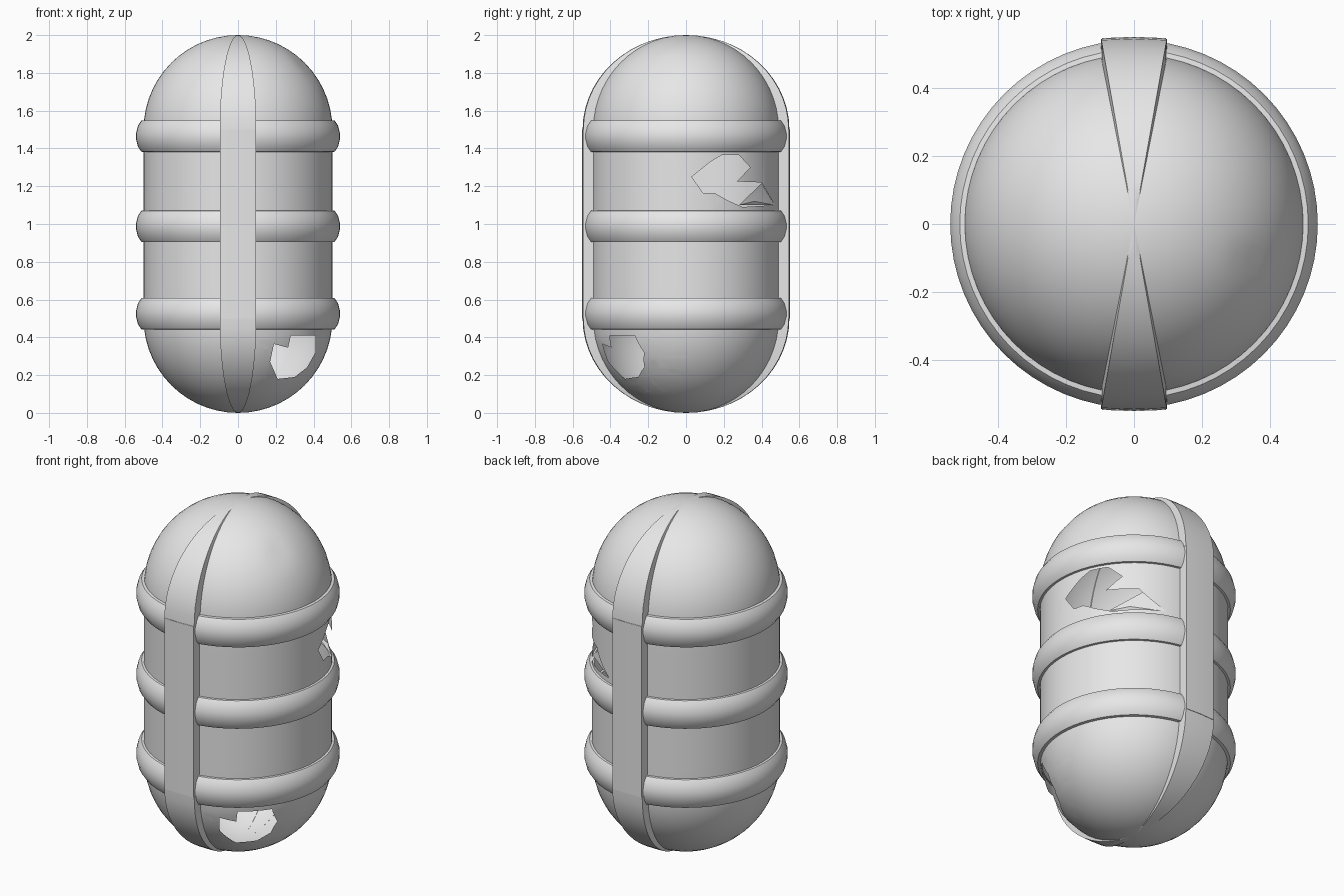
import bpy, bmesh, math
from mathutils import Vector

if "Cube" in bpy.data.objects:
    bpy.data.objects.remove(bpy.data.objects["Cube"])

grey = bpy.data.materials.new("light_grey")
grey.diffuse_color = (0.8, 0.8, 0.8, 1)
grey.use_nodes = True
grey.node_tree.nodes["Principled BSDF"].inputs["Base Color"].default_value = grey.diffuse_color


def finish(name, bm, angle=35):
    mesh = bpy.data.meshes.new(name)
    bm.to_mesh(mesh)
    bm.free()
    mesh.materials.append(grey)
    ob = bpy.data.objects.new(name, mesh)
    bpy.context.collection.objects.link(ob)
    bpy.ops.object.select_all(action='DESELECT')
    ob.select_set(True)
    bpy.context.view_layer.objects.active = ob
    bpy.ops.object.shade_smooth_by_angle(angle=math.radians(angle))
    return ob


def lathe(profile, n=64):
    """Spin a bottom-to-top (radius, z) profile, outward normals."""
    bm = bmesh.new()
    rows = []
    for r, z in profile:
        if r < 1e-5:
            rows.append([bm.verts.new((0, 0, z))] * n)
        else:
            rows.append([bm.verts.new((r * math.cos(2 * math.pi * i / n),
                                       r * math.sin(2 * math.pi * i / n), z)) for i in range(n)])
    for a, b in zip(rows, rows[1:]):
        for i in range(n):
            j = (i + 1) % n
            loop = list(dict.fromkeys((a[i], a[j], b[j], b[i])))
            bm.faces.new(loop)
    return bm


def inside(p, poly):
    hit = False
    for (x1, y1), (x2, y2) in zip(poly, poly[1:] + poly[:1]):
        if (y1 > p[1]) != (y2 > p[1]) and p[0] < (x2 - x1) * (p[1] - y1) / (y2 - y1) + x1:
            hit = not hit
    return hit


def cut_hole(bm, poly, axis, sign):
    """Cut a polygon drawn in (other horizontal axis, z) through one wall."""
    u = 1 - axis
    lo = [min(p[k] for p in poly) - 0.06 for k in (0, 1)]
    hi = [max(p[k] for p in poly) + 0.06 for k in (0, 1)]

    def region():
        out = []
        for f in bm.faces:
            c = f.calc_center_median()
            if c[axis] * sign > 0.02 and lo[0] < c[u] < hi[0] and lo[1] < c.z < hi[1]:
                out.append(f)
        return out

    for p, q in zip(poly, poly[1:] + poly[:1]):
        normal = Vector((0, 0, q[0] - p[0]))
        normal[u] = -(q[1] - p[1])
        point = Vector((0, 0, p[1]))
        point[u] = p[0]
        faces = region()
        geom = faces + list({e for f in faces for e in f.edges}) + list({v for f in faces for v in f.verts})
        bmesh.ops.bisect_plane(bm, geom=geom, dist=1e-5, plane_co=point, plane_no=normal.normalized())
    gone = []
    for f in region():
        c = f.calc_center_median()
        if inside((c[u], c.z), poly):
            gone.append(f)
    bmesh.ops.delete(bm, geom=gone, context='FACES')


# Hollow capsule shell
arc = [math.pi / 2 * i / 14 for i in range(15)]
profile = [(0.5 * math.sin(a), 0.5 - 0.5 * math.cos(a)) for a in arc]
profile += [(0.5, 0.5 + i / 6) for i in range(1, 6)]
profile += [(0.5 * math.cos(a), 1.5 + 0.5 * math.sin(a)) for a in arc]
shell = lathe(profile)

# Shallow dent on the upper dome
dent = Vector((0.345, -0.115, 1.84))
for v in shell.verts:
    d = (v.co - dent).length
    if d < 0.09:
        v.co += (Vector((0, 0, 1.5)) - v.co).normalized() * 0.008 * (1 - d / 0.09)

# Torn hole in the right wall, broken hole low on the front
cut_hole(shell, [(0.03, 1.25), (0.13, 1.33), (0.19, 1.365), (0.28, 1.365), (0.34, 1.30),
                 (0.27, 1.225), (0.40, 1.22), (0.47, 1.10), (0.30, 1.09), (0.22, 1.125),
                 (0.15, 1.165), (0.09, 1.165)], 0, 1)
cut_hole(shell, [(0.19, 0.365), (0.17, 0.27), (0.21, 0.18), (0.30, 0.19), (0.365, 0.24),
                 (0.41, 0.32), (0.41, 0.41), (0.28, 0.41), (0.265, 0.345)], 1, -1)
finish("capsule_shell", shell)

# Bent flap left in the torn hole
flap = bmesh.new()
a, b, c, d = [flap.verts.new(p) for p in
              ((0.41, 0.28, 1.10), (0.17, 0.47, 1.10), (0.27, 0.40, 1.215), (0.33, 0.36, 1.12))]
for tri in ((a, d, c), (d, b, c), (a, b, d)):
    flap.faces.new(tri)
finish("torn_flap", flap, 20)

# Three rounded hoops
half = [(0.488, 0.085), (0.512, 0.082), (0.530, 0.055), (0.540, 0.015)]
for label, z in (("lower", 0.525), ("middle", 0.988), ("upper", 1.465)):
    ring = [(r, z - h) for r, h in half] + [(r, z + h) for r, h in reversed(half)]
    finish(label + "_hoop", lathe(ring), 40)


# Straps on front and back: straight bar plus tapering ends over the domes
def strap(name, path, side, width):
    bm = bmesh.new()
    rows = []
    for r, z in path:
        w = width * r / 0.55
        rows.append([bm.verts.new((x, side * y, z)) for x, y in
                     ((-w, 0.885 * r), (-w, 0.993 * r), (0, r), (w, 0.993 * r), (w, 0.885 * r))])
    for p, q in zip(rows, rows[1:]):
        for i in range(4):
            bm.faces.new((p[i], p[i + 1], q[i + 1], q[i]))
    for row in (rows[0], rows[-1]):
        if abs(row[2].co.y) > 0.1:
            bm.faces.new(row)
    bmesh.ops.recalc_face_normals(bm, faces=bm.faces)
    # make sure the outer face points away from the body
    outer = max(bm.faces, key=lambda f: abs(f.calc_center_median().y))
    outer.normal_update()
    if outer.normal.y * side < 0:
        bmesh.ops.reverse_faces(bm, faces=bm.faces)
    finish(name, bm)


top = [(0.547 * math.cos(t) + 0.0005, 1.5 + 0.5 * math.sin(t)) for t in arc]
bottom = [(r, 2 - z) for r, z in reversed(top)]
for label, side in (("front", -1), ("back", 1)):
    strap(label + "_strap_bar", [(0.55, 0.5), (0.55, 1.5)], side, 0.094)
    strap(label + "_strap_top", top, side, 0.097)
    strap(label + "_strap_bottom", bottom, side, 0.097)
